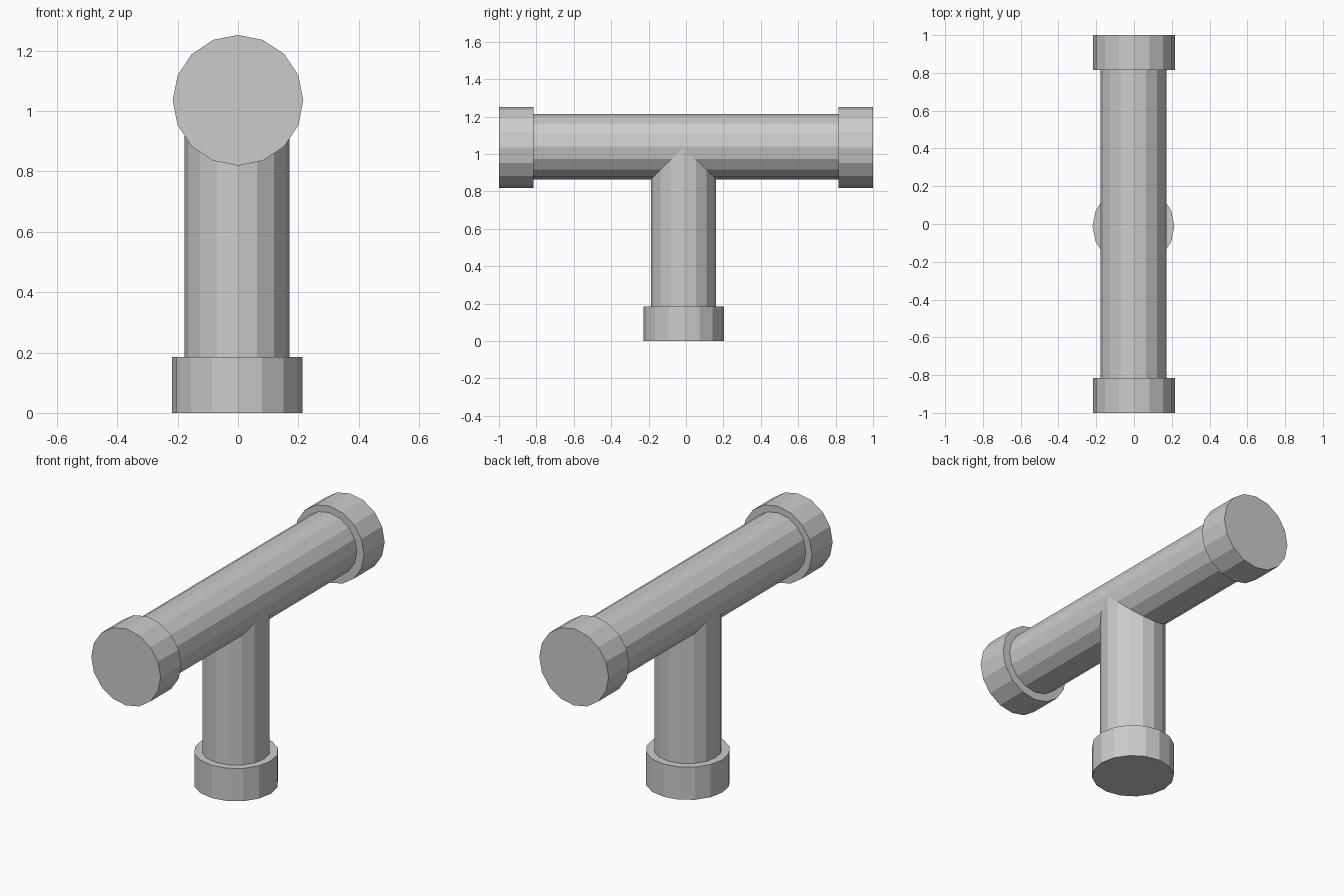
import bpy
from math import pi

if "Cube" in bpy.data.objects:
    bpy.data.objects.remove(bpy.data.objects["Cube"])

SIDES = 16
PIPE_R, COLLAR_R = 0.175, 0.2165


def rod(name, radius, start, end, centre, axis):
    """Flat-shaded cylinder from start to end along 'Y' or 'Z'; centre is the other two coordinates."""
    mid = (start + end) / 2
    if axis == 'Y':
        loc, rot = (centre[0], mid, centre[1]), (pi / 2, 0, 0)
    else:
        loc, rot = (centre[0], centre[1], mid), (0, 0, 0)
    bpy.ops.mesh.primitive_cylinder_add(vertices=SIDES, radius=radius,
                                        depth=end - start, location=loc, rotation=rot)
    bpy.context.object.name = name


# Horizontal pipe with a collar on each end
rod("cross_pipe", PIPE_R, -0.82, 0.82, (-0.003, 1.04), 'Y')
rod("front_collar", COLLAR_R, -1.0, -0.815, (0.0, 1.036), 'Y')
rod("back_collar", COLLAR_R, 0.815, 1.0, (0.0, 1.036), 'Y')

# Vertical branch pipe, meeting the horizontal pipe at its axis
rod("branch_pipe", PIPE_R - 0.001, 0.18, 1.03, (-0.003, -0.013), 'Z')
rod("bottom_collar", COLLAR_R, 0.0, 0.185, (-0.003, -0.012), 'Z')
